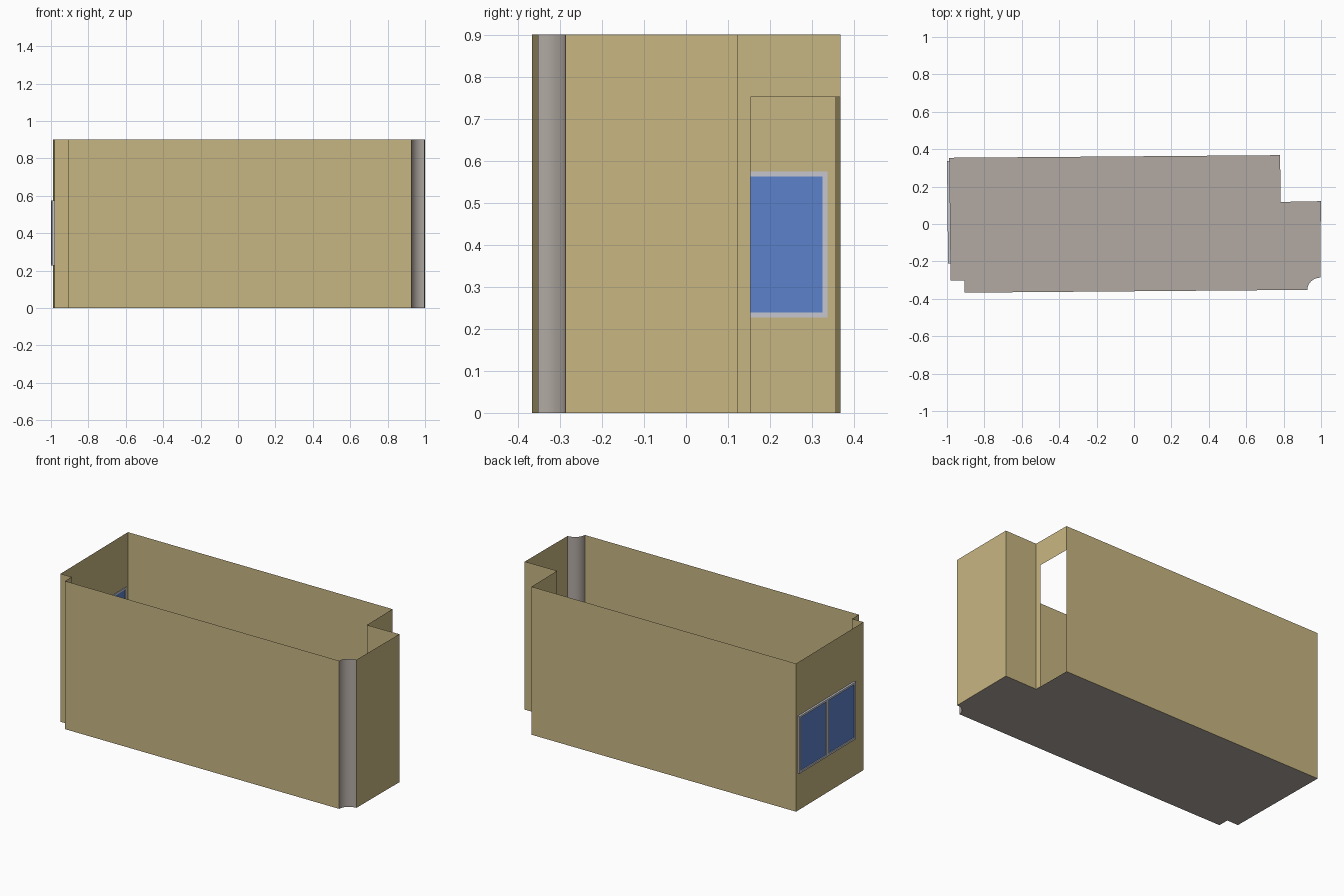
import bpy, math
from mathutils import Vector

if "Cube" in bpy.data.objects:
    bpy.data.objects.remove(bpy.data.objects["Cube"])

H = 0.9          # wall height
DOOR_H = 0.752   # door opening height


def material(name, rgb):
    m = bpy.data.materials.new(name)
    m.diffuse_color = (*rgb, 1)
    m.use_nodes = True
    m.node_tree.nodes["Principled BSDF"].inputs["Base Color"].default_value = m.diffuse_color
    return m


tan = material("tan_wall", (0.578, 0.468, 0.223))
stone = material("grey_stone", (0.440, 0.397, 0.362))
blue = material("blue_glass", (0.107, 0.223, 0.597))
pale = material("pale_frame", (0.565, 0.578, 0.631))


def add_mesh(name, verts, faces, mat):
    me = bpy.data.meshes.new(name)
    me.from_pydata(verts, [], faces)
    me.materials.append(mat)
    ob = bpy.data.objects.new(name, me)
    bpy.context.collection.objects.link(ob)
    return ob


def wall(name, a, b, panels=((0, 1, 0, H),), mat=tan):
    """Thin sheet from plan point a to b, split into (t0, t1, z0, z1) panels."""
    a, b = Vector(a), Vector(b)
    verts, faces = [], []
    for t0, t1, z0, z1 in panels:
        p, q = a.lerp(b, t0), a.lerp(b, t1)
        n = len(verts)
        verts += [(*p, z0), (*q, z0), (*q, z1), (*p, z1)]
        faces.append((n, n + 1, n + 2, n + 3))
    return add_mesh(name, verts, faces, mat)


# Plan corners, anticlockwise from the back left
back_left, left_front = (-0.988, 0.354), (-0.981, -0.303)
notch_in, notch_out = (-0.906, -0.301), (-0.906, -0.367)
col_front, col_right = (0.927, -0.352), (0.997, -0.287)
right_back, step_in, back_right = (0.999, 0.122), (0.784, 0.118), (0.781, 0.368)

# Concave column arc at the front right corner
N = 16
cx, cy = col_right[0], col_front[1]
rx, ry = cx - col_front[0], col_right[1] - cy
arc = [(cx - rx * math.cos(i / N * math.pi / 2), cy + ry * math.sin(i / N * math.pi / 2))
       for i in range(N + 1)]

# Floor
plan = [back_left, left_front, notch_in, notch_out, *arc, right_back, step_in, back_right]
add_mesh("floor", [(*p, 0) for p in plan], [tuple(range(len(plan)))], stone)

# Plain walls
wall("notch_wall_front", left_front, notch_in)
wall("notch_wall_side", notch_in, notch_out)
wall("front_wall", notch_out, col_front)
wall("right_wall", col_right, right_back)
wall("step_wall", right_back, step_in)
wall("back_wall", back_right, back_left)

# Column
column = add_mesh("column", [(*p, z) for z in (0, H) for p in arc],
                  [(i, i + 1, i + N + 2, i + N + 1) for i in range(N)], stone)
for f in column.data.polygons:
    f.use_smooth = True

# Wall with a doorway reaching the back corner
td = (0.153 - step_in[1]) / (back_right[1] - step_in[1])
wall("door_wall", step_in, back_right, ((0, td, 0, H), (td, 1, DOOR_H, H)))

# Left wall with a window opening
WY0, WY1, WZ0, WZ1 = -0.212, 0.337, 0.227, 0.575
length = back_left[1] - left_front[1]
t0, t1 = (back_left[1] - WY1) / length, (back_left[1] - WY0) / length
wall("window_wall", back_left, left_front,
     ((0, t0, 0, H), (t1, 1, 0, H), (t0, t1, 0, WZ0), (t0, t1, WZ1, H)))


def wall_x(y):
    return back_left[0] + (back_left[1] - y) / length * (left_front[0] - back_left[0])


def window_box(name, y0, y1, z0, z1, out, inn, mat):
    """Box following the slightly skewed left wall."""
    v = [(wall_x(y) + d, y, z) for z in (z0, z1) for y, d in
         ((y0, -out), (y0, inn), (y1, inn), (y1, -out))]
    f = [(3, 2, 1, 0), (4, 5, 6, 7)] + [(i, (i + 1) % 4, (i + 1) % 4 + 4, i + 4) for i in range(4)]
    return add_mesh(name, v, f, mat)


# Window frame, mullion and panes
W = 0.012
mid = (WY0 + WY1) / 2
bars = {"window_sill": (WY0, WY1, WZ0, WZ0 + W),
        "window_head": (WY0, WY1, WZ1 - W, WZ1),
        "window_jamb_front": (WY0, WY0 + W, WZ0 + W, WZ1 - W),
        "window_jamb_back": (WY1 - W, WY1, WZ0 + W, WZ1 - W),
        "window_mullion": (mid - W, mid + W, WZ0 + W, WZ1 - W)}
for name, r in bars.items():
    window_box(name, *r, 0.012, 0.003, pale)
window_box("window_pane_front", WY0 + W, mid - W, WZ0 + W, WZ1 - W, 0.006, 0.0, blue)
window_box("window_pane_back", mid + W, WY1 - W, WZ0 + W, WZ1 - W, 0.006, 0.0, blue)
